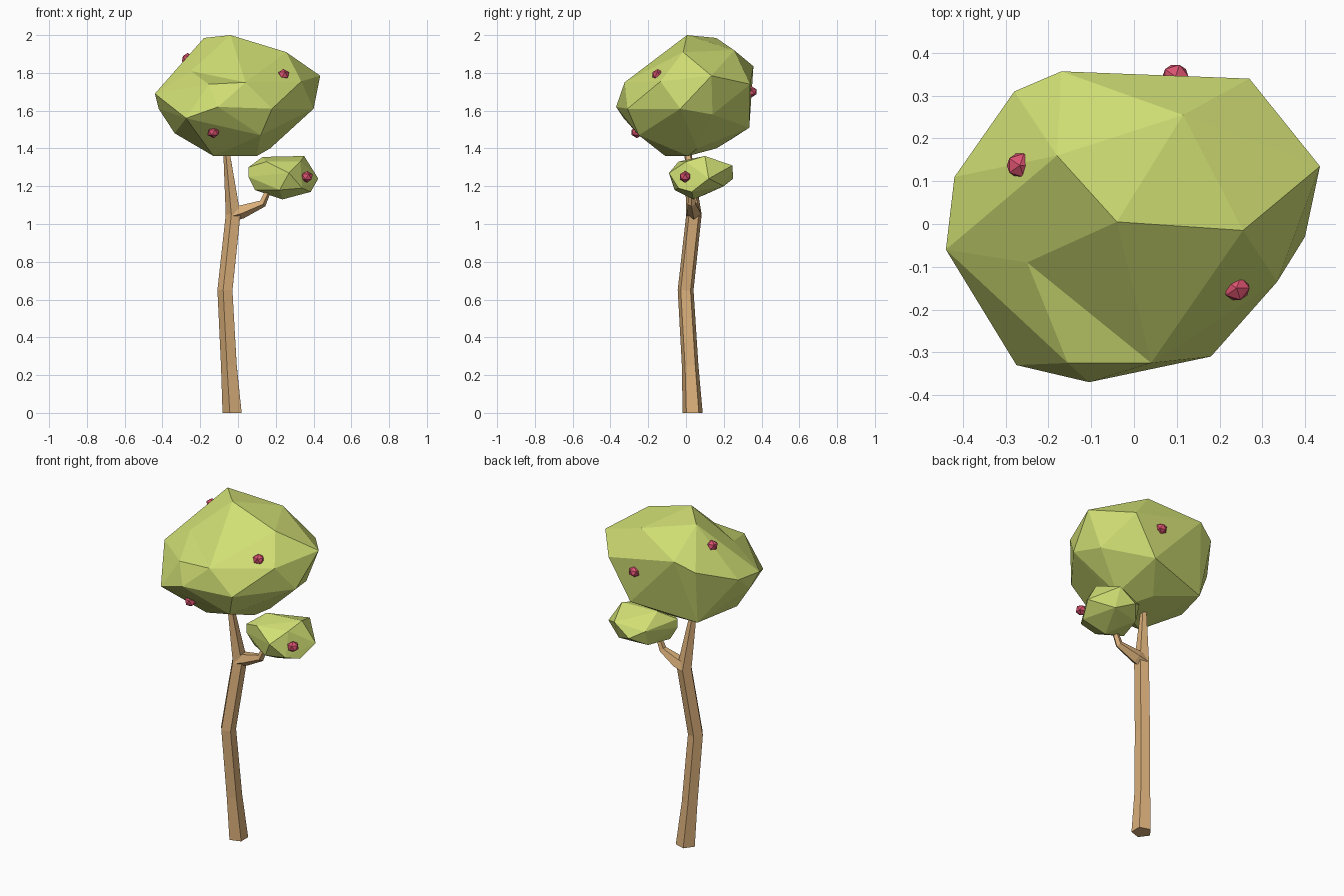
import bpy, bmesh, math
from mathutils import Vector

if "Cube" in bpy.data.objects:
    bpy.data.objects.remove(bpy.data.objects["Cube"])


def material(name, col):
    m = bpy.data.materials.new(name)
    m.diffuse_color = (*col, 1)
    m.use_nodes = True
    m.node_tree.nodes["Principled BSDF"].inputs["Base Color"].default_value = m.diffuse_color
    return m


LEAF = material("leaf green", (0.64, 0.74, 0.175))
WOOD = material("light bark", (0.70, 0.43, 0.195))
FRUIT = material("red fruit", (0.70, 0.085, 0.16))


def finish(bm, name, mat):
    bmesh.ops.recalc_face_normals(bm, faces=bm.faces[:])
    me = bpy.data.meshes.new(name)
    bm.to_mesh(me)
    bm.free()
    me.materials.append(mat)
    ob = bpy.data.objects.new(name, me)
    bpy.context.collection.objects.link(ob)
    return ob


def faceted_blob(name, points, mat, fold=None):
    """Low-poly foliage: convex hull of corner points; fold flips one edge into a dent."""
    bm = bmesh.new()
    for p in points:
        bm.verts.new(p)
    bmesh.ops.convex_hull(bm, input=bm.verts[:])
    loose = [v for v in bm.verts if not v.link_faces]
    bmesh.ops.delete(bm, geom=loose, context='VERTS')
    if fold:
        ends = [min(bm.verts, key=lambda v: (v.co - Vector(p)).length) for p in fold]
        edge = bm.edges.get(ends)
        if edge:
            bmesh.ops.rotate_edges(bm, edges=[edge])
    return finish(bm, name, mat)


def limb(name, path, mat, up, sides=5):
    """Tapered tube through (centre, radius) stations."""
    bm = bmesh.new()
    rings = []
    up = Vector(up)
    for i, (c, r) in enumerate(path):
        a = Vector(path[max(i - 1, 0)][0])
        b = Vector(path[min(i + 1, len(path) - 1)][0])
        d = (b - a).normalized()
        if i == 0 and c[2] == 0:
            d = Vector((0, 0, 1))       # flat foot on the ground
        u = (up - d * up.dot(d)).normalized()
        w = d.cross(u)
        rings.append([bm.verts.new(Vector(c) + r * (
            u * math.cos(2 * math.pi * k / sides) + w * math.sin(2 * math.pi * k / sides)))
            for k in range(sides)])
    for lo, hi in zip(rings, rings[1:]):
        for k in range(sides):
            n = (k + 1) % sides
            bm.faces.new((lo[k], lo[n], hi[n], hi[k]))
    bm.faces.new(rings[0])
    bm.faces.new(rings[-1])
    return finish(bm, name, mat)


# Large crown: top, upper ring, lower ring, underside
faceted_blob("large_crown", [
    (-.04, .005, 2.0), (-.18, .16, 1.985), (.115, .255, 1.92), (.255, -.015, 1.91),
    (.435, .135, 1.785), (.27, .34, 1.74), (-.17, .357, 1.835), (-.25, -.09, 1.81),
    (-.155, -.325, 1.74), (.04, -.325, 1.75), (.335, -.135, 1.755), (-.44, -.06, 1.69),
    (-.42, .11, 1.70), (-.42, 0, 1.61), (-.275, -.33, 1.56), (-.105, -.37, 1.62),
    (.18, -.31, 1.61), (.40, -.03, 1.61), (.35, .14, 1.58), (.13, .335, 1.51),
    (-.28, .31, 1.78), (-.25, .25, 1.455), (-.335, .0, 1.48),
    (.12, -.25, 1.47), (-.13, -.11, 1.36), (.10, .01, 1.36), (0, .16, 1.40),
    (.17, .06, 1.40)], LEAF, fold=((-.04, .005, 2.0), (-.155, -.325, 1.74)))

# Small crown on the side branch
faceted_blob("small_crown", [
    (.35, .10, 1.36), (.13, .08, 1.355), (.055, 0, 1.30), (.055, 0, 1.25),
    (.27, -.09, 1.27), (.33, 0, 1.33), (.425, .12, 1.24), (.385, .03, 1.17),
    (.235, .04, 1.13), (.20, .10, 1.155), (.09, .02, 1.18), (.22, -.06, 1.18),
    (.30, .245, 1.31), (.20, .25, 1.24), (.30, .20, 1.20), (.13, .20, 1.28),
    (.15, -.04, 1.33), (.34, -.04, 1.19), (.13, .17, 1.19)], LEAF)

# Trunk and side branch
limb("trunk", [((-.026, .035, 0), .056), ((-.044, .022, .25), .046), ((-.065, -.002, .65), .044),
               ((-.022, .042, 1.05), .043), ((-.057, .012, 1.36), .020),
               ((-.066, .01, 1.48), .016)], WOOD, (-1, 0, 0))
limb("side_branch", [((-.03, .042, 1.055), .042), ((.02, .042, 1.068), .039),
                     ((.13, .03, 1.11), .022), ((.165, .03, 1.19), .016)], WOOD, (0, 0, -1))

# Fruit half sunk into the crowns
for i, p in enumerate([(-.267, .137, 1.875), (.24, -.15, 1.79), (-.13, -.26, 1.485),
                       (.097, .345, 1.70), (.365, -.005, 1.25)]):
    bm = bmesh.new()
    bmesh.ops.create_icosphere(bm, subdivisions=1, radius=.034)
    bmesh.ops.scale(bm, vec=(1, .95, .9), verts=bm.verts[:])
    finish(bm, f"fruit_{i + 1}", FRUIT).location = p
